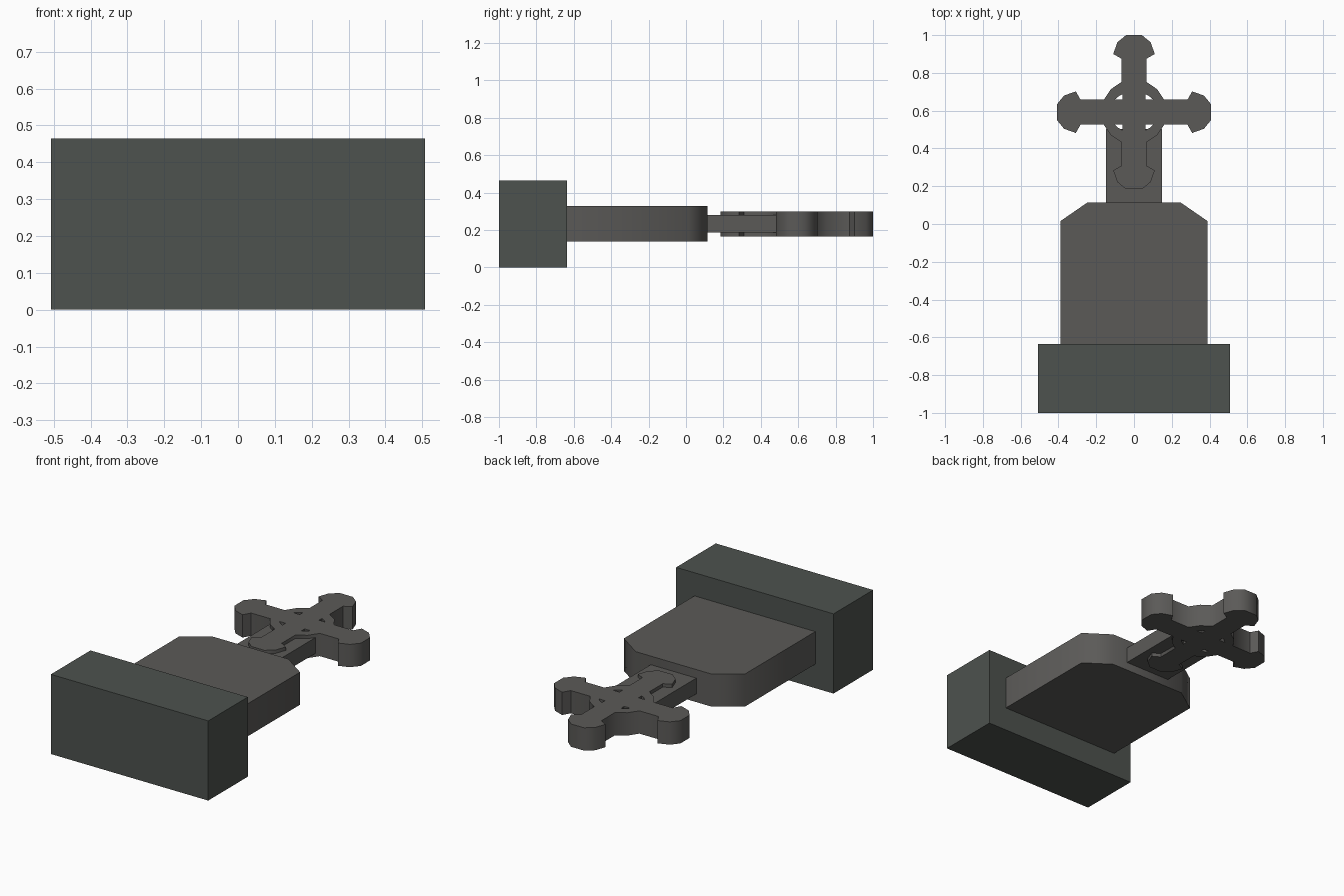
import bpy, bmesh
from mathutils import Matrix, Vector
from math import radians

if "Cube" in bpy.data.objects:
    bpy.data.objects.remove(bpy.data.objects["Cube"])


def material(name, color):
    m = bpy.data.materials.new(name)
    m.diffuse_color = (*color, 1)
    m.use_nodes = True
    m.node_tree.nodes["Principled BSDF"].inputs["Base Color"].default_value = m.diffuse_color
    return m


plinth_mat = material("plinth_stone", (0.075, 0.085, 0.077))
stone_mat = material("grey_stone", (0.105, 0.102, 0.097))


def slab(name, loops, z0, z1, mat):
    """Extrude closed outlines (first is outer, rest are holes) from z0 to z1."""
    cu = bpy.data.curves.new(name, 'CURVE')
    cu.dimensions = '2D'
    cu.fill_mode = 'BOTH'
    cu.extrude = (z1 - z0) / 2
    for pts in loops:
        sp = cu.splines.new('POLY')
        sp.points.add(len(pts) - 1)
        for p, (x, y) in zip(sp.points, pts):
            p.co = (x, y, 0, 1)
        sp.use_cyclic_u = True
    ob = bpy.data.objects.new(name, cu)
    bpy.context.collection.objects.link(ob)
    ob.location.z = (z0 + z1) / 2
    bpy.ops.object.select_all(action='DESELECT')
    ob.select_set(True)
    bpy.context.view_layer.objects.active = ob
    bpy.ops.object.convert(target='MESH')
    ob = bpy.context.object
    # weld caps to walls and clean the flat faces
    bm = bmesh.new()
    bm.from_mesh(ob.data)
    bmesh.ops.remove_doubles(bm, verts=bm.verts, dist=1e-4)
    bmesh.ops.recalc_face_normals(bm, faces=bm.faces)
    bm.to_mesh(ob.data)
    bm.free()
    ob.data.materials.clear()
    ob.data.materials.append(mat)
    bpy.ops.object.shade_smooth_by_angle(angle=radians(60))
    return ob


def mirrored(half):
    """Complete a right-hand outline across x = 0."""
    return half + [(-x, y) for x, y in reversed(half)]


# plinth block
slab("plinth", [mirrored([(0.508, -1), (0.508, -0.635)])], 0, 0.465, plinth_mat)

# body with cut shoulders
slab("body", [mirrored([(0.39, -0.635), (0.39, 0.015), (0.245, 0.115)])],
     0.14, 0.33, stone_mat)

# neck behind the cross
slab("neck", [mirrored([(0.147, 0.115), (0.147, 0.503)])], 0.188, 0.28, stone_mat)

# ringed cross with flared arm ends: one quarter repeated four times
arm = [(0.16, 0.066), (0.283, 0.066), (0.308, 0.11), (0.37, 0.088), (0.408, 0.042)]
quarter = [(x, -y) for x, y in arm] + arm[::-1] + [(0.122, 0.122)]
gap = [(0.062, 0.066), (0.102, 0.066), (0.083, 0.083), (0.062, 0.095)]
centre = Vector((0, 0.592))


def turned(pts, k):
    rot = Matrix.Rotation(radians(90 * k), 2)
    return [tuple(rot @ Vector(p) + centre) for p in pts]


outline = [p for k in range(4) for p in turned(quarter, k)]
gaps = []
for k in range(4):
    # gaps mirror left/right, so odd quarters use the transposed shape
    shape = gap if k % 2 == 0 else [(y, x) for x, y in gap]
    gaps.append(turned(shape, k))
slab("cross", [outline] + gaps, 0.167, 0.30, stone_mat)
